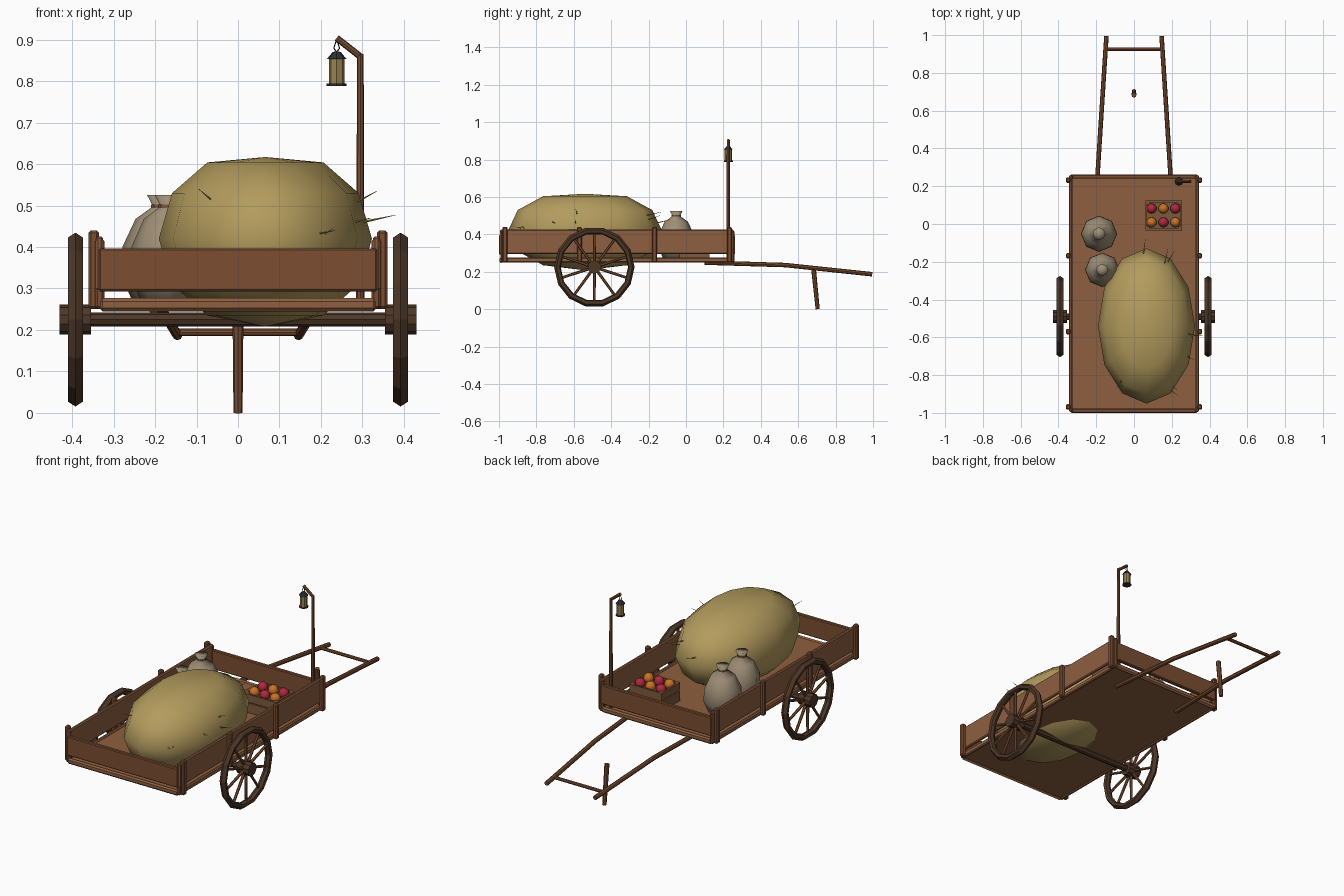
import bpy, bmesh, math
from mathutils import Vector, Matrix

if "Cube" in bpy.data.objects:
    bpy.data.objects.remove(bpy.data.objects["Cube"])

COLORS = {
    "wood": (0.20, 0.075, 0.03), "light_wood": (0.27, 0.115, 0.05),
    "dark_wood": (0.075, 0.038, 0.02), "straw": (0.45, 0.33, 0.11),
    "cloth": (0.34, 0.27, 0.18), "red": (0.45, 0.02, 0.05),
    "orange": (0.6, 0.17, 0.02), "iron": (0.03, 0.03, 0.035),
    "glass": (0.32, 0.23, 0.08), "crate": (0.21, 0.10, 0.045),
}
MATS = {}
for key, c in COLORS.items():
    MATS[key] = bpy.data.materials.new(key)
    MATS[key].diffuse_color = (*c, 1)


def finish(name, bm, mat, smooth=False, bevel=0):
    bmesh.ops.recalc_face_normals(bm, faces=bm.faces)
    me = bpy.data.meshes.new(name)
    bm.to_mesh(me)
    bm.free()
    me.materials.append(MATS[mat])
    for p in me.polygons:
        p.use_smooth = smooth
    ob = bpy.data.objects.new(name, me)
    bpy.context.collection.objects.link(ob)
    if bevel:
        mod = ob.modifiers.new("bevel", "BEVEL")
        mod.width, mod.segments = bevel, 1
    return ob


def add_box(bm, x0, x1, y0, y1, z0, z1):
    m = Matrix.Translation(((x0 + x1) / 2, (y0 + y1) / 2, (z0 + z1) / 2))
    bmesh.ops.create_cube(bm, size=1, matrix=m @ Matrix.Diagonal((x1 - x0, y1 - y0, z1 - z0, 1)))


def box(name, mat, *dims, bevel=0):
    bm = bmesh.new()
    add_box(bm, *dims)
    return finish(name, bm, mat, bevel=bevel)


def add_rod(bm, a, b, r1, r2=None, sides=8):
    a, b = Vector(a), Vector(b)
    d = b - a
    m = Matrix.Translation((a + b) / 2) @ d.to_track_quat("Z", "Y").to_matrix().to_4x4()
    bmesh.ops.create_cone(bm, cap_ends=True, segments=sides, radius1=r1,
                          radius2=r1 if r2 is None else r2, depth=d.length, matrix=m)


def rod(name, mat, pts, r, r2=None, sides=8):
    bm = bmesh.new()
    for a, b in zip(pts, pts[1:]):
        add_rod(bm, a, b, r, r2, sides)
    return finish(name, bm, mat)


def lathe(name, mat, profile, sides, loc=(0, 0), sy=1, smooth=True):
    bm = bmesh.new()
    vs = [bm.verts.new((r, 0, z)) for r, z in profile]
    es = [bm.edges.new(p) for p in zip(vs, vs[1:])]
    bmesh.ops.spin(bm, geom=vs + es, cent=(0, 0, 0), axis=(0, 0, 1), angle=math.tau,
                   steps=sides, use_duplicate=False)
    bmesh.ops.remove_doubles(bm, verts=bm.verts, dist=1e-4)
    for v in bm.verts:
        v.co = (v.co.x + loc[0], v.co.y * sy + loc[1], v.co.z)
    return finish(name, bm, mat, smooth)


# Cart bed: floor, end boards and end rails
box("floor", "light_wood", -0.335, 0.335, -0.985, 0.255, 0.255, 0.27)
for tag, y0, y1 in (("front", -1.0, -0.978), ("back", 0.24, 0.262)):
    box(tag + "_board", "wood", -0.335, 0.335, y0, y1, 0.293, 0.397, bevel=0.004)
    box(tag + "_rail", "light_wood", -0.335, 0.335, y0 + 0.003, y1 - 0.003, 0.245, 0.277, bevel=0.009)

# Sides, posts, wheels and handles, mirrored left and right
AX = Vector((0, -0.49, 0.225))
for tag, s in (("left", -1), ("right", 1)):
    x0, x1 = sorted((s * 0.325, s * 0.343))
    box(tag + "_board", "light_wood", x0, x1, -0.995, 0.255, 0.295, 0.425, bevel=0.005)
    box(tag + "_rail", "light_wood", x0, x1, -0.985, 0.255, 0.25, 0.277, bevel=0.005)
    x0, x1 = sorted((s * 0.335, s * 0.361))
    for i, y in enumerate((-0.968, -0.57, -0.168, 0.232)):
        box(f"{tag}_post_{i + 1}", "wood", x0, x1, y - 0.014, y + 0.014, 0.25, 0.44, bevel=0.006)
    for i, y in enumerate((-0.981, 0.247)):
        box(f"{tag}_corner_{i + 1}", "wood", *sorted((s * 0.322, s * 0.345)),
            y - 0.012, y + 0.012, 0.25, 0.42, bevel=0.006)

    # Wheel: pointed rim, spokes and hub
    bm = bmesh.new()
    n = 14
    section = [(0.215, 0), (0.203, 0.018), (0.186, 0.015), (0.18, 0), (0.186, -0.015), (0.203, -0.018)]
    rings = []
    for i in range(n):
        a = math.tau * (i + 0.5) / n
        rings.append([bm.verts.new((s * 0.392 + dx, AX.y + r * math.sin(a), AX.z + r * math.cos(a)))
                      for r, dx in section])
    for i in range(n):
        p, q = rings[i], rings[(i + 1) % n]
        for j in range(6):
            k = (j + 1) % 6
            bm.faces.new((p[j], p[k], q[k], q[j]))
    finish(tag + "_wheel_rim", bm, "dark_wood")
    bm = bmesh.new()
    for i in range(10):
        a = math.tau * i / 10
        d = Vector((0, math.sin(a), math.cos(a)))
        c = AX + Vector((s * 0.392, 0, 0))
        add_rod(bm, c + d * 0.02, c + d * 0.19, 0.008, 0.007, 6)
    finish(tag + "_wheel_spokes", bm, "wood")
    rod(tag + "_hub", "dark_wood", [(s * 0.355, AX.y, AX.z), (s * 0.43, AX.y, AX.z)], 0.036, sides=10)

    # Pulling handle
    rod(tag + "_handle", "wood", [(s * 0.203, 0.1, 0.249), (s * 0.176, 0.53, 0.236),
                                  (s * 0.146, 0.995, 0.187)], 0.012)

rod("axle", "dark_wood", [(-0.36, AX.y, AX.z), (0.36, AX.y, AX.z)], 0.017)
rod("handle_crossbar", "wood", [(-0.152, 0.925, 0.194), (0.152, 0.925, 0.194)], 0.009)
rod("prop_leg", "wood", [(0, 0.704, 0.0), (0, 0.682, 0.215)], 0.011, 0.013)

# Big straw sack resting through the floor
lathe("big_sack", "straw", [(0, 0.617), (0.14, 0.604), (0.225, 0.53), (0.257, 0.42),
                            (0.225, 0.31), (0.14, 0.235), (0, 0.208)], 12, (0.066, -0.54), 1.6)

# Loose straws sticking out of it
bm = bmesh.new()
straws = [((0.05, -0.16, 0.46), (0.06, -0.08, 0.48)), ((0.16, -0.22, 0.50), (0.18, -0.13, 0.52)),
          ((0.18, -0.20, 0.48), (0.215, -0.14, 0.50)), ((0.28, -0.58, 0.505), (0.335, -0.59, 0.535)),
          ((0.30, -0.59, 0.46), (0.38, -0.59, 0.477)), ((0.28, -0.70, 0.46), (0.32, -0.72, 0.47)),
          ((0.18, -0.87, 0.43), (0.235, -0.91, 0.44)), ((0.19, -0.85, 0.42), (0.23, -0.88, 0.445)),
          ((-0.06, -0.82, 0.51), (-0.095, -0.87, 0.54))]
for a, b in straws:
    add_rod(bm, a, b, 0.003, 0.0005, 4)
finish("loose_straws", bm, "straw")

# Two tied grain sacks
for i, (x, y, k) in enumerate(((-0.185, -0.052, 1.0), (-0.168, -0.243, 0.95))):
    prof = [(0, 0.268), (0.07, 0.27), (0.096, 0.33), (0.094, 0.40), (0.062, 0.468),
            (0.02, 0.498), (0.034, 0.525), (0, 0.518)]
    lathe(f"small_sack_{i + 1}", "cloth", [(r * k, z) for r, z in prof], 8, (x, y))
    rod(f"sack_tie_{i + 1}", "crate", [(x, y, 0.493), (x, y, 0.503)], 0.025)

# Crate of fruit
bm = bmesh.new()
X0, X1, Y0, Y1 = 0.06, 0.255, -0.035, 0.125
add_box(bm, X0, X1, Y0, Y1, 0.268, 0.28)
for z0, z1 in ((0.28, 0.322), (0.328, 0.37)):
    for y in (Y0, Y1 - 0.01):
        add_box(bm, X0, X1, y, y + 0.01, z0, z1)
    for x in (X0, X1 - 0.01):
        add_box(bm, x, x + 0.01, Y0 + 0.01, Y1 - 0.01, z0, z1)
for x in (X0 + 0.01, X1 - 0.022):
    for y in (Y0 + 0.01, Y1 - 0.022):
        add_box(bm, x, x + 0.012, y, y + 0.012, 0.28, 0.37)
add_box(bm, X0 + 0.01, X1 - 0.01, Y0 + 0.01, Y1 - 0.01, 0.335, 0.345)
finish("crate", bm, "crate")
for i in range(3):
    for j in range(2):
        bm = bmesh.new()
        bmesh.ops.create_uvsphere(bm, u_segments=10, v_segments=6, radius=0.027,
                                  matrix=Matrix.Translation((0.093 + i * 0.063, 0.009 + j * 0.073, 0.368)))
        finish(f"fruit_{i * 2 + j + 1}", bm, "red" if (i + j) % 2 else "orange", True)

# Lantern pole and hanging lantern
LX, LY = 0.238, 0.226
rod("lantern_pole", "wood", [(0.295, LY, 0.26), (0.295, LY, 0.865)], 0.010, 0.008)
rod("lantern_arm", "wood", [(0.298, LY, 0.857), (0.238, LY, 0.904)], 0.008)
lathe("lantern_glass", "glass", [(0, 0.793), (0.019, 0.793), (0.019, 0.855), (0, 0.855)], 8, (LX, LY), smooth=False)
lathe("lantern_base", "iron", [(0, 0.788), (0.024, 0.788), (0.024, 0.794), (0, 0.794)], 8, (LX, LY), smooth=False)
lathe("lantern_roof", "iron", [(0, 0.853), (0.024, 0.853), (0.01, 0.87), (0, 0.873)], 8, (LX, LY), smooth=False)
rod("lantern_ring", "iron", [(LX, LY, 0.87), (LX - 0.007, LY, 0.879), (LX, LY, 0.9),
                             (LX + 0.007, LY, 0.879), (LX, LY, 0.87)], 0.0015, sides=5)

for m in bpy.data.materials:
    if m.users and not m.is_grease_pencil:
        m.use_nodes = True
        m.node_tree.nodes["Principled BSDF"].inputs["Base Color"].default_value = m.diffuse_color
